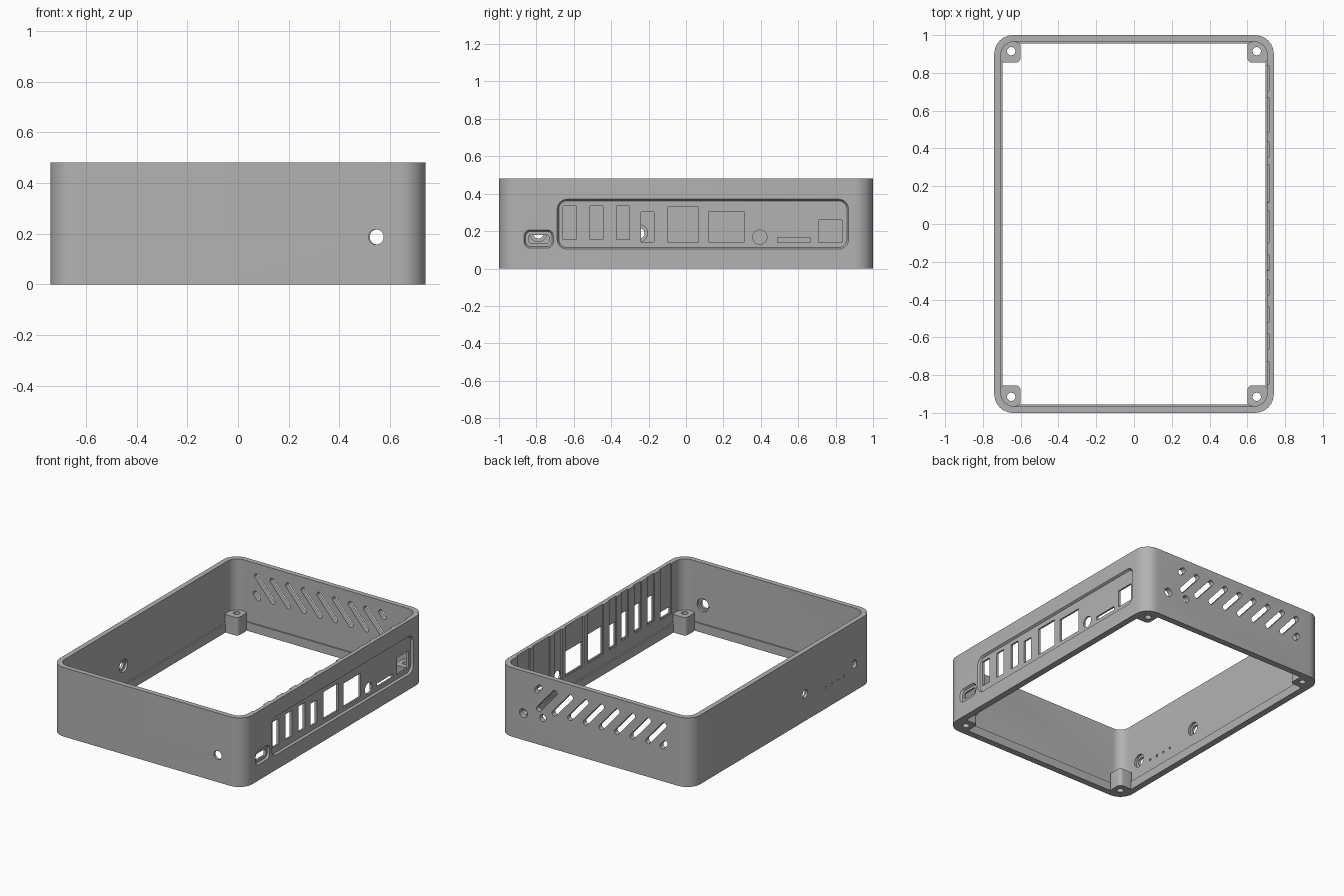
import bpy, bmesh, math
from mathutils import Vector

if "Cube" in bpy.data.objects:
    bpy.data.objects.remove(bpy.data.objects["Cube"])

grey = bpy.data.materials.new("mid grey")
grey.use_nodes = True
colour = (0.45, 0.45, 0.45, 1)
grey.diffuse_color = colour
grey.node_tree.nodes["Principled BSDF"].inputs["Base Color"].default_value = colour


def outline(w, h, r, turn=0, steps=8):
    """Rounded rectangle centred on the origin, turned by an angle."""
    r = min(r, w / 2 - 1e-4, h / 2 - 1e-4)
    pts = []
    for q, (sx, sy) in enumerate(((1, 1), (-1, 1), (-1, -1), (1, -1))):
        for i in range(steps + 1):
            a = (q + i / steps) * math.pi / 2
            x = sx * (w / 2 - r) + r * math.cos(a)
            y = sy * (h / 2 - r) + r * math.sin(a)
            pts.append((x * math.cos(turn) - y * math.sin(turn),
                        x * math.sin(turn) + y * math.cos(turn)))
    return pts


def prism(name, axis, u, v, w, h, r, d0, d1, turn=0, flare=0):
    """Rounded block along an axis; flare widens its far end."""
    def place(p, d):
        a, b = u + p[0], v + p[1]
        return Vector({"X": (d, a, b), "Y": (a, d, b), "Z": (a, b, d)}[axis])
    bm = bmesh.new()
    near = [bm.verts.new(place(p, d0)) for p in outline(w, h, r, turn)]
    far = [bm.verts.new(place(p, d1))
           for p in outline(w + flare, h + flare, r + flare / 2, turn)]
    bm.faces.new(near)
    bm.faces.new(far[::-1])
    for i in range(len(near)):
        j = (i + 1) % len(near)
        bm.faces.new((near[i], far[i], far[j], near[j]))
    bmesh.ops.recalc_face_normals(bm, faces=bm.faces)
    mesh = bpy.data.meshes.new(name)
    bm.to_mesh(mesh)
    bm.free()
    mesh.materials.append(grey)
    obj = bpy.data.objects.new(name, mesh)
    bpy.context.collection.objects.link(obj)
    return obj


H = 0.48
shell = prism("case_frame", "Z", 0, 0, 1.48, 2, 0.1, 0, H)
bpy.context.view_layer.objects.active = shell


def combine(tool, operation="DIFFERENCE"):
    mod = shell.modifiers.new("cut", "BOOLEAN")
    mod.operation, mod.solver, mod.object = operation, "EXACT", tool
    bpy.ops.object.modifier_apply(modifier=mod.name)
    bpy.data.objects.remove(tool)


def cut(*args, **kw):
    combine(prism("cutter", *args, **kw))


def hole(axis, u, v, r, d0, d1):
    cut(axis, u, v, 2 * r, 2 * r, r, d0, d1)


# Hollow interior with a thin ledge at the foot
cut("Z", 0, 0, 1.39, 1.91, 0.06, -0.1, H + 0.1)
cut("Z", 0, 0, 1.41, 1.93, 0.07, 0.06, H + 0.1)

# Screw posts in the four corners
for sx in (-1, 1):
    for sy in (-1, 1):
        combine(prism("post", "Z", sx * 0.655, sy * 0.91, 0.11, 0.11, 0.025, 0, 0.125), "UNION")
        hole("Z", sx * 0.65, sy * 0.915, 0.022, -0.1, 0.2)

# Sunken port panel and small socket pocket on the left side wall
cut("X", 0.09, 0.237, 1.54, 0.25, 0.045, 0.726, 0.75, flare=0.03)
cut("X", -0.787, 0.158, 0.14, 0.08, 0.025, 0.726, 0.75, flare=0.03)

# Ports: centre y, centre z, width, height, corner radius
ports = [(-0.787, 0.158, 0.11, 0.045, 0.012), (0.395, 0.168, 0.076, 0.076, 0.038),
         (0.577, 0.152, 0.175, 0.026, 0.001), (0.772, 0.2, 0.125, 0.12, 0.001),
         (-0.205, 0.223, 0.07, 0.16, 0.001), (-0.015, 0.235, 0.162, 0.19, 0.001),
         (0.215, 0.223, 0.19, 0.165, 0.001)]
ports += [(y, 0.245, 0.07, 0.18, 0.001) for y in (-0.622, -0.479, -0.336)]
for y, z, w, h, r in ports:
    cut("X", y, z, w, h, r, 0.65, 0.8)
    # Guide groove rising from the port to the top rim
    low = z - h / 2 - 0.005
    cut("X", y, (low + H + 0.1) / 2, w + 0.01, H + 0.1 - low, 0.001, 0.65, 0.714)

# Button holes with inner counterbores, and indicator pinholes
for y in (-0.25, -0.79):
    hole("X", y, 0.188, 0.028, -0.8, -0.65)
    hole("X", y, 0.188, 0.045, -0.722, -0.65)
for i in range(4):
    hole("X", -0.48 - 0.066 * i, 0.145, 0.008, -0.8, -0.65)

# Front hole with counterbore, and two holes in the back
hole("Y", 0.545, 0.187, 0.03, -1.1, -0.9)
hole("Y", 0.545, 0.187, 0.045, -0.982, -0.9)
hole("Y", 0.55, 0.187, 0.03, 0.9, 1.1)
hole("Y", 0.4, 0.192, 0.024, 0.9, 1.1)

# Slanted vents across the back, cut short at both ends
lean = math.atan2(0.15, -0.13)
vents = [(0.37 - 0.12 * k, 0.32, 0.225) for k in range(8)]
vents += [(0.435, 0.385, 0.07), (-0.53, 0.255, 0.07)]
for x, z, length in vents:
    cut("Y", x, z, length, 0.036, 0.018, 0.9, 1.1, turn=lean)

shell.select_set(True)
bpy.ops.object.shade_smooth_by_angle(angle=math.radians(30))
